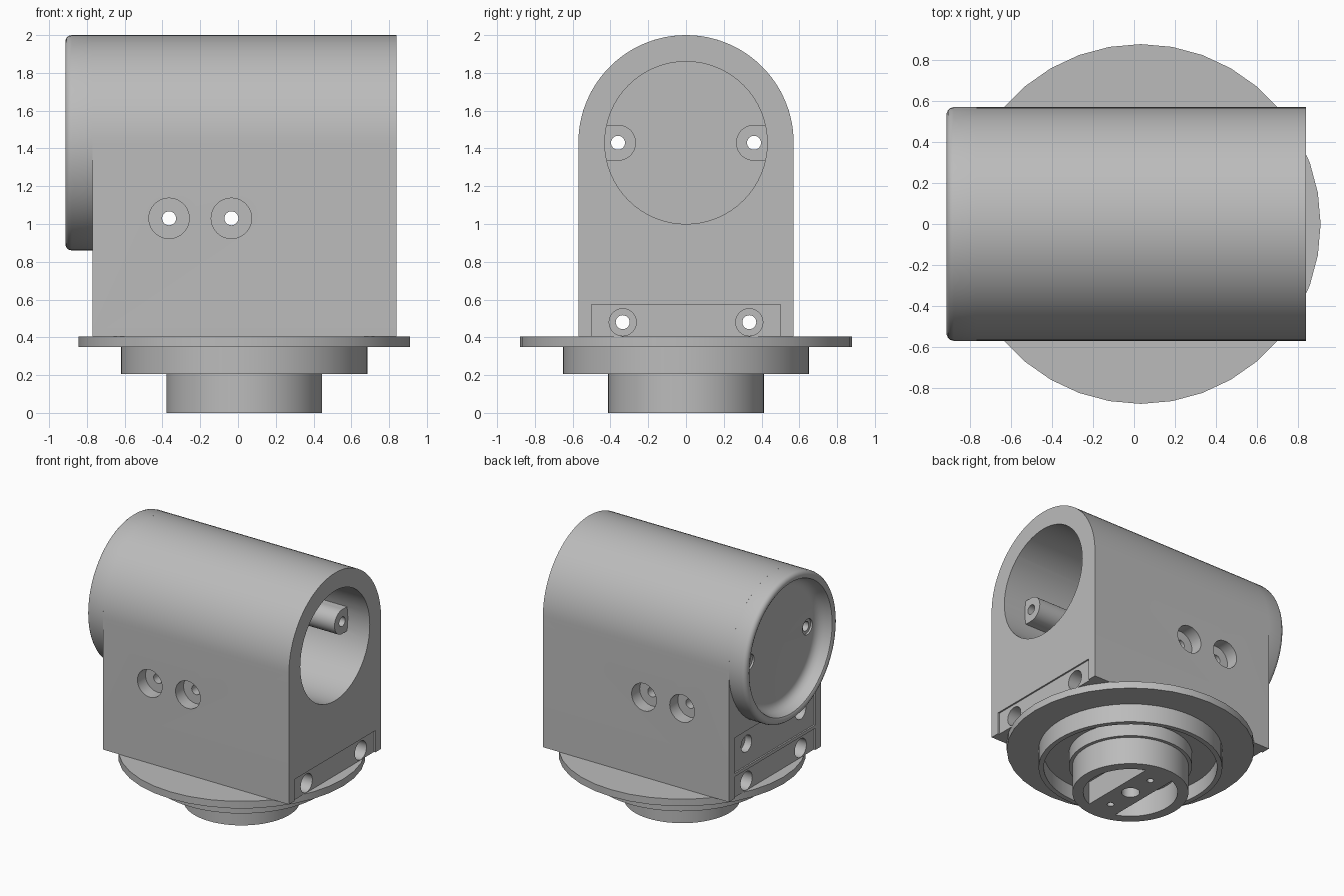
import bpy, bmesh, math
from mathutils import Matrix, Vector

old = bpy.data.objects.get("Cube")
if old:
    bpy.data.objects.remove(old, do_unlink=True)

grey = bpy.data.materials.new("machined grey")
grey.use_nodes = True
grey.diffuse_color = (0.5, 0.5, 0.5, 1)
grey.node_tree.nodes["Principled BSDF"].inputs["Base Color"].default_value = (0.5, 0.5, 0.5, 1)

X, Y, Z = Vector((1, 0, 0)), Vector((0, 1, 0)), Vector((0, 0, 1))
AXIS_Z = 1.43    # height of the barrel axis
R = 0.57         # barrel radius
BASE_X = 0.033   # centre of the turned base


def finish(name, bm):
    bmesh.ops.recalc_face_normals(bm, faces=bm.faces[:])
    mesh = bpy.data.meshes.new(name)
    bm.to_mesh(mesh)
    bm.free()
    mesh.materials.append(grey)
    ob = bpy.data.objects.new(name, mesh)
    bpy.context.collection.objects.link(ob)
    return ob


def rod(name, axis, centre, r, length, segs=40):
    bm = bmesh.new()
    turn = Z.rotation_difference(axis).to_matrix().to_4x4()
    bmesh.ops.create_cone(bm, cap_ends=True, segments=segs, radius1=r, radius2=r,
                          depth=length, matrix=Matrix.Translation(centre) @ turn)
    return finish(name, bm)


def box(name, lo, hi):
    bm = bmesh.new()
    lo, hi = Vector(lo), Vector(hi)
    bmesh.ops.create_cube(bm, size=1, matrix=Matrix.Translation((lo + hi) / 2)
                          @ Matrix.Diagonal((hi - lo).to_4d()))
    return finish(name, bm)


def lathe(name, profile, axis, centre, segs=64):
    """Spin (radius, along) points, which begin and end on the axis."""
    bm = bmesh.new()
    turn = Z.rotation_difference(axis).to_matrix().to_4x4()
    verts = [bm.verts.new((r, 0, h)) for r, h in profile]
    edges = [bm.edges.new(p) for p in zip(verts, verts[1:])]
    bmesh.ops.spin(bm, geom=verts + edges, cent=(0, 0, 0), axis=Z,
                   angle=math.tau, steps=segs, use_duplicate=False)
    bmesh.ops.remove_doubles(bm, verts=bm.verts[:], dist=1e-5)
    bmesh.ops.transform(bm, matrix=Matrix.Translation(centre) @ turn, verts=bm.verts[:])
    return finish(name, bm)


def combine(target, others, operation="DIFFERENCE"):
    for other in others:
        mod = target.modifiers.new("cut", "BOOLEAN")
        mod.operation, mod.object, mod.solver = operation, other, "EXACT"
        bpy.context.view_layer.update()
        result = bpy.data.meshes.new_from_object(
            target.evaluated_get(bpy.context.evaluated_depsgraph_get()))
        target.modifiers.clear()
        target.data = result
        bpy.data.objects.remove(other, do_unlink=True)


# Arched housing
bm = bmesh.new()
outline = [(-R, 0.405)] + [(-R * math.cos(math.pi * i / 48), AXIS_Z + R * math.sin(math.pi * i / 48))
                           for i in range(49)] + [(R, 0.405)]
face = bm.faces.new([bm.verts.new((-0.77, y, z)) for y, z in outline])
side = bmesh.ops.extrude_face_region(bm, geom=[face])["geom"]
bmesh.ops.translate(bm, vec=(1.61, 0, 0), verts=[v for v in side if isinstance(v, bmesh.types.BMVert)])
housing = finish("housing", bm)

# Barrel bore with two screw lugs on its wall
combine(housing, [rod("bore", X, (0.15, 0, AXIS_Z), 0.43, 1.7, 64)])
for s in (-1, 1):
    lug = rod("lug", X, (-0.05, s * 0.36, AXIS_Z), 0.095, 1.4)
    combine(lug, [box("lug_web", (-0.75, min(s * 0.36, s * 0.5), AXIS_Z - 0.095),
                      (0.65, max(s * 0.36, s * 0.5), AXIS_Z + 0.095))], "UNION")
    combine(housing, [lug], "UNION")

# Shallow foot panels on both ends, then the upper panel behind the ring
cuts = [box("foot_panel", (x - 0.012, -0.5, 0.3), (x + 0.012, 0.5, 0.575)) for x in (-0.77, 0.84)]
cuts.append(box("end_panel", (-0.782, -0.5, 0.6), (-0.758, 0.5, 0.88)))
# Cross holes, counterbored on both sides
for x in (-0.365, -0.035):
    cuts.append(rod("cross_hole", Y, (x, 0, 1.03), 0.037, 1.4, 24))
    cuts += [rod("cross_bore", Y, (x, s * R, 1.03), 0.107, 0.2) for s in (-1, 1)]
# Lengthwise foot holes and blind end holes
for s in (-1, 1):
    y = s * 0.335
    cuts.append(rod("foot_hole", X, (0, y, 0.48), 0.037, 2, 24))
    cuts += [rod("foot_bore", X, (x, y, 0.48), 0.072, 0.3, 32) for x in (-0.77, 0.84)]
    cuts.append(rod("end_bore", X, (-0.77, y, 0.77), 0.065, 0.14, 32))
    cuts.append(rod("end_hole", X, (-0.7, y, 0.77), 0.03, 0.3, 24))
    cuts.append(rod("lug_hole", X, (0, s * 0.36, AXIS_Z), 0.037, 2, 24))
combine(housing, cuts)

# Rounded dished ring closing the barrel
dish = [(0, 0.03), (0.43, 0.03)]
dish += [(0.43 + 0.075 * math.sin(a), 0.03 + 0.1 * (1 - math.cos(a)))
         for a in (math.radians(d) for d in (20, 40, 60, 80))]
dish += [(0.535 + 0.035 * math.sin(a), 0.11 + 0.035 * math.cos(a))
         for a in (math.radians(d) for d in range(-40, 91, 26))]
ring = lathe("end_ring", dish + [(R, 0.11), (R, 0), (0, 0)], -X, (-0.77, 0, AXIS_Z))
for s in (-1, 1):
    combine(ring, [rod("ring_hole", X, (-0.8, s * 0.36, AXIS_Z), 0.037, 0.3, 24),
                   rod("ring_bore", X, (-0.8, s * 0.36, AXIS_Z), 0.06, 0.03, 32)])

# Turned base: flange, collar with groove underneath, and spigot
flange = rod("flange", Z, (BASE_X, 0, 0.3775), 0.878, 0.055, 36)
collar = lathe("collar", [(0, 0.35), (0.652, 0.35), (0.652, 0.205), (0.615, 0.205), (0.615, 0.32),
                          (0.437, 0.32), (0.437, 0.215), (0, 0.215)], Z, (BASE_X, 0, 0))
spigot = rod("spigot", Z, (BASE_X, 0, 0.11), 0.412, 0.22, 64)

# Half-moon pockets either side of a drilled crossbar
pocket = rod("pocket", Z, (BASE_X, 0, 0), 0.335, 0.36, 64)
combine(pocket, [box("crossbar", (BASE_X - 0.12, -1, -1), (BASE_X + 0.12, 1, 1))])
combine(spigot, [pocket, rod("centre_hole", Z, (BASE_X, 0, 0), 0.065, 0.3, 32)]
        + [rod("pin_hole", Z, (BASE_X, s * 0.22, 0), 0.025, 0.2, 16) for s in (-1, 1)])

# Smooth the turned surfaces, keeping machined edges crisp
for ob in (housing, ring, flange, collar, spigot):
    bpy.ops.object.select_all(action="DESELECT")
    ob.select_set(True)
    bpy.context.view_layer.objects.active = ob
    bpy.ops.object.shade_smooth_by_angle(angle=math.radians(30))
